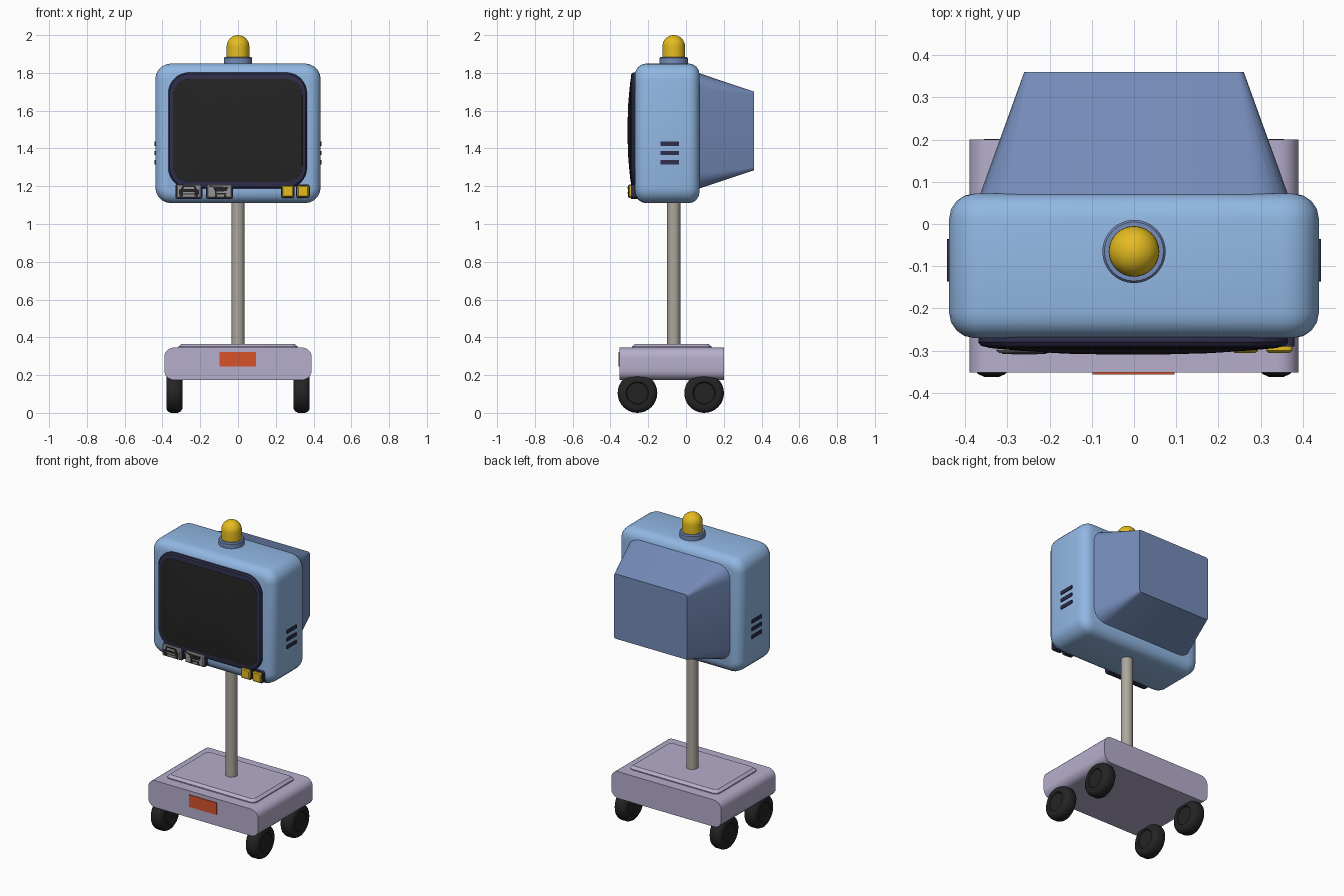
import bpy, bmesh, math
from math import sin, cos, pi, radians

if "Cube" in bpy.data.objects:
    bpy.data.objects.remove(bpy.data.objects["Cube"])


def material(name, r, g, b):
    m = bpy.data.materials.new(name)
    lin = [((c / 255 + 0.055) / 1.055) ** 2.4 for c in (r, g, b)]
    m.diffuse_color = (*lin, 1)
    m.use_nodes = True
    m.node_tree.nodes["Principled BSDF"].inputs["Base Color"].default_value = m.diffuse_color
    return m


BLUE = material("light blue", 146, 184, 228)
SLATE = material("slate blue", 117, 140, 186)
NAVY = material("dark navy", 46, 46, 76)
BLACK = material("black", 36, 36, 36)
LILAC = material("lilac grey", 182, 174, 204)
STEEL = material("warm steel", 172, 167, 157)
YELLOW = material("yellow", 228, 188, 32)
ORANGE = material("orange", 216, 84, 42)
GREY = material("grey", 150, 150, 152)


def finish(name, bm, mat, angle=35):
    bmesh.ops.recalc_face_normals(bm, faces=bm.faces)
    me = bpy.data.meshes.new(name)
    bm.to_mesh(me)
    bm.free()
    me.materials.append(mat)
    ob = bpy.data.objects.new(name, me)
    bpy.context.collection.objects.link(ob)
    bpy.ops.object.select_all(action='DESELECT')
    ob.select_set(True)
    bpy.context.view_layer.objects.active = ob
    bpy.ops.object.shade_smooth_by_angle(angle=radians(angle))
    return ob


def rounded_rect(hw, hh, r, n=5):
    pts = []
    for k, (sx, sy) in enumerate([(1, 1), (-1, 1), (-1, -1), (1, -1)]):
        for i in range(n + 1):
            a = pi / 2 * (k + i / n)
            pts.append((sx * (hw - r) + r * cos(a), sy * (hh - r) + r * sin(a)))
    return pts


def loft(name, mat, centre, sections, axis='Y', n=5, angle=35):
    """Skin rounded rectangles (depth, half width, half height, radius)."""
    bm = bmesh.new()
    u, v = centre
    rings = []
    for d, hw, hh, r in sections:
        ring = []
        for a, b in rounded_rect(hw, hh, r, n):
            p = {'X': (d, u + a, v + b), 'Y': (u + a, d, v + b), 'Z': (u + a, v + b, d)}
            ring.append(bm.verts.new(p[axis]))
        rings.append(ring)
    for p, q in zip(rings, rings[1:]):
        for i in range(len(p)):
            j = (i + 1) % len(p)
            bm.faces.new((p[i], p[j], q[j], q[i]))
    bm.faces.new(rings[0])
    bm.faces.new(rings[-1])
    return finish(name, bm, mat, angle)


def soft(d0, d1, hw, hh, r, e, n=4):
    """Sections for a block whose front and back rims are rounded by e."""
    arc = [(e * (1 - sin(pi / 2 * i / n)), e * (1 - cos(pi / 2 * i / n))) for i in range(n + 1)]
    out = [(d0 + dd, hw - s, hh - s, max(r - s, 0.004)) for s, dd in
           [(b, a) for a, b in reversed(arc)][::-1]]
    out = sorted([(d0 + a, hw - b, hh - b, max(r - b, 0.004)) for a, b in
                  [(e * (1 - cos(t)), e * (1 - sin(t))) for t in [pi / 2 * i / n for i in range(n + 1)]]])
    back = [(d1 - (d - d0), w, h, rr) for d, w, h, rr in reversed(out)]
    return out + back


def lathe(name, mat, centre, profile, axis='Z', seg=32):
    """Revolve (radius, offset) points about an axis."""
    bm = bmesh.new()
    cx, cy, cz = centre
    rings = []
    for r, h in profile:
        ring = []
        for i in range(seg):
            c, s = r * cos(2 * pi * i / seg), r * sin(2 * pi * i / seg)
            ring.append(bm.verts.new((cx + c, cy + s, cz + h) if axis == 'Z' else (cx + h, cy + c, cz + s)))
        rings.append(ring)
    for p, q in zip(rings, rings[1:]):
        for i in range(seg):
            j = (i + 1) % seg
            bm.faces.new((p[i], p[j], q[j], q[i]))
    bm.faces.new(rings[0])
    bm.faces.new(rings[-1])
    return finish(name, bm, mat)


def plate(name, mat, pts, y, depth=0.005):
    """Thin front-facing plate from an x, z outline."""
    bm = bmesh.new()
    f = bm.faces.new([bm.verts.new((x, y, z)) for x, z in pts])
    ext = bmesh.ops.extrude_face_region(bm, geom=[f])['geom']
    bmesh.ops.translate(bm, vec=(0, depth, 0), verts=[g for g in ext if isinstance(g, bmesh.types.BMVert)])
    return finish(name, bm, mat)


def rect(x0, x1, z0, z1):
    return [(x0, z0), (x1, z0), (x1, z1), (x0, z1)]


# Monitor housing and tapered rear
loft("monitor_housing", BLUE, (0, 1.48), soft(-0.27, 0.072, 0.438, 0.37, 0.085, 0.06))
loft("monitor_rear", SLATE, (0, 1.493),
     [(0.05, 0.372, 0.312, 0.09), (0.36, 0.26, 0.208, 0.015)], angle=40)

# Bezel and domed screen
loft("screen_bezel", NAVY, (-0.002, 1.495),
     [(-0.262, 0.365, 0.307, 0.11), (-0.28, 0.367, 0.307, 0.11),
      (-0.289, 0.36, 0.30, 0.105), (-0.292, 0.345, 0.285, 0.1)], n=8)
loft("screen", BLACK, (-0.002, 1.495),
     [(-0.28, 0.344, 0.274, 0.085), (-0.2935, 0.342, 0.272, 0.085), (-0.300, 0.27, 0.21, 0.066),
      (-0.306, 0.18, 0.14, 0.045), (-0.309, 0.07, 0.055, 0.018)], n=8)

# Side vents
for s, side in ((-1, "left"), (1, "right")):
    for i, z in enumerate((1.327, 1.376, 1.425)):
        loft(f"vent_{side}_{i}", NAVY, (-0.086, z),
             [(s * 0.42, 0.05, 0.011, 0.003), (s * 0.443, 0.05, 0.011, 0.003)], axis='X', n=2)

# Front buttons with dark surrounds
for name, mat, x, hw, hh in (("car_button", GREY, -0.26, 0.066, 0.036), ("cart_button", GREY, -0.098, 0.066, 0.036),
                             ("yellow_button_inner", YELLOW, 0.263, 0.031, 0.031),
                             ("yellow_button_outer", YELLOW, 0.344, 0.031, 0.031)):
    loft(name + "_surround", NAVY, (x, 1.173),
         [(-0.23, hw + 0.005, hh + 0.005, 0.012), (-0.290, hw + 0.005, hh + 0.005, 0.012)], n=3)
    loft(name, mat, (x, 1.173), [(-0.285, hw, hh, 0.01), (-0.300, hw, hh, 0.01),
                                 (-0.305, hw - 0.006, hh - 0.006, 0.006)], n=3)

# Car icon: roof, body, bumper and wheels
Y = -0.308
cx = -0.26
plate("car_roof", BLACK, [(cx - 0.045, 1.182), (cx + 0.045, 1.182), (cx + 0.032, 1.204), (cx - 0.032, 1.204)], Y)
plate("car_window", GREY, [(cx - 0.03, 1.185), (cx + 0.03, 1.185), (cx + 0.025, 1.197), (cx - 0.025, 1.197)], Y - 0.001)
plate("car_body", BLACK, rect(cx - 0.053, cx + 0.053, 1.155, 1.182), Y)
plate("car_grille", GREY, rect(cx - 0.03, cx + 0.03, 1.162, 1.17), Y - 0.001)
for s in (-1, 1):
    plate("car_wheel", BLACK, rect(cx + s * 0.04 - 0.009, cx + s * 0.04 + 0.009, 1.145, 1.155), Y)

# Cart icon: handle, basket, frame and wheels
cx = -0.098
plate("cart_handle", BLACK, [(cx - 0.055, 1.198), (cx - 0.03, 1.193), (cx - 0.03, 1.199), (cx - 0.055, 1.204)], Y)
plate("cart_basket", BLACK, [(cx - 0.024, 1.171), (cx + 0.036, 1.174), (cx + 0.048, 1.196), (cx - 0.035, 1.199)], Y)
plate("cart_frame", BLACK, rect(cx - 0.024, cx + 0.036, 1.157, 1.163), Y)
plate("cart_post", BLACK, rect(cx - 0.024, cx - 0.016, 1.16, 1.174), Y)
for x in (-0.018, 0.03):
    plate("cart_wheel", BLACK, [(cx + x + 0.007 * cos(pi * i / 4), 1.149 + 0.007 * sin(pi * i / 4))
                                for i in range(8)], Y)

# Warning lamp on top
lathe("lamp_collar", SLATE, (0, -0.065, 0), [(0.075, 1.84), (0.075, 1.878), (0.07, 1.885), (0.06, 1.885)])
lathe("lamp_dome", YELLOW, (0, -0.065, 0), [(0.06, 1.87), (0.06, 1.94)] +
      [(0.06 * cos(pi / 2 * i / 8), 1.94 + 0.06 * sin(pi / 2 * i / 8)) for i in range(1, 8)] + [(0.002, 2.0)])

# Pole
lathe("pole", STEEL, (0, -0.065, 0), [(0.035, 0.35), (0.035, 1.13)])

# Trolley base, raised deck and front plate
loft("trolley_base", LILAC, (0, 0.26), [(-0.352, 0.39, 0.086, 0.05), (0.2, 0.39, 0.086, 0.05)])
loft("trolley_deck", LILAC, (0, -0.075),
     [(0.33, 0.315, 0.21, 0.03), (0.352, 0.315, 0.21, 0.03), (0.366, 0.298, 0.193, 0.02)], axis='Z', n=3)
plate("front_plate", ORANGE, rect(-0.098, 0.096, 0.245, 0.322), -0.357, 0.008)

# Wheels
tyre = [(0.055, 0.036), (0.06, 0.042), (0.085, 0.042), (0.098, 0.033), (0.105, 0.018)]
for s in (-1, 1):
    for y, end in ((-0.257, "front"), (0.096, "rear")):
        lathe(f"wheel_{end}_{'left' if s < 0 else 'right'}", BLACK, (s * 0.337, y, 0.105),
              tyre + [(r, -h) for r, h in reversed(tyre)], axis='X')
